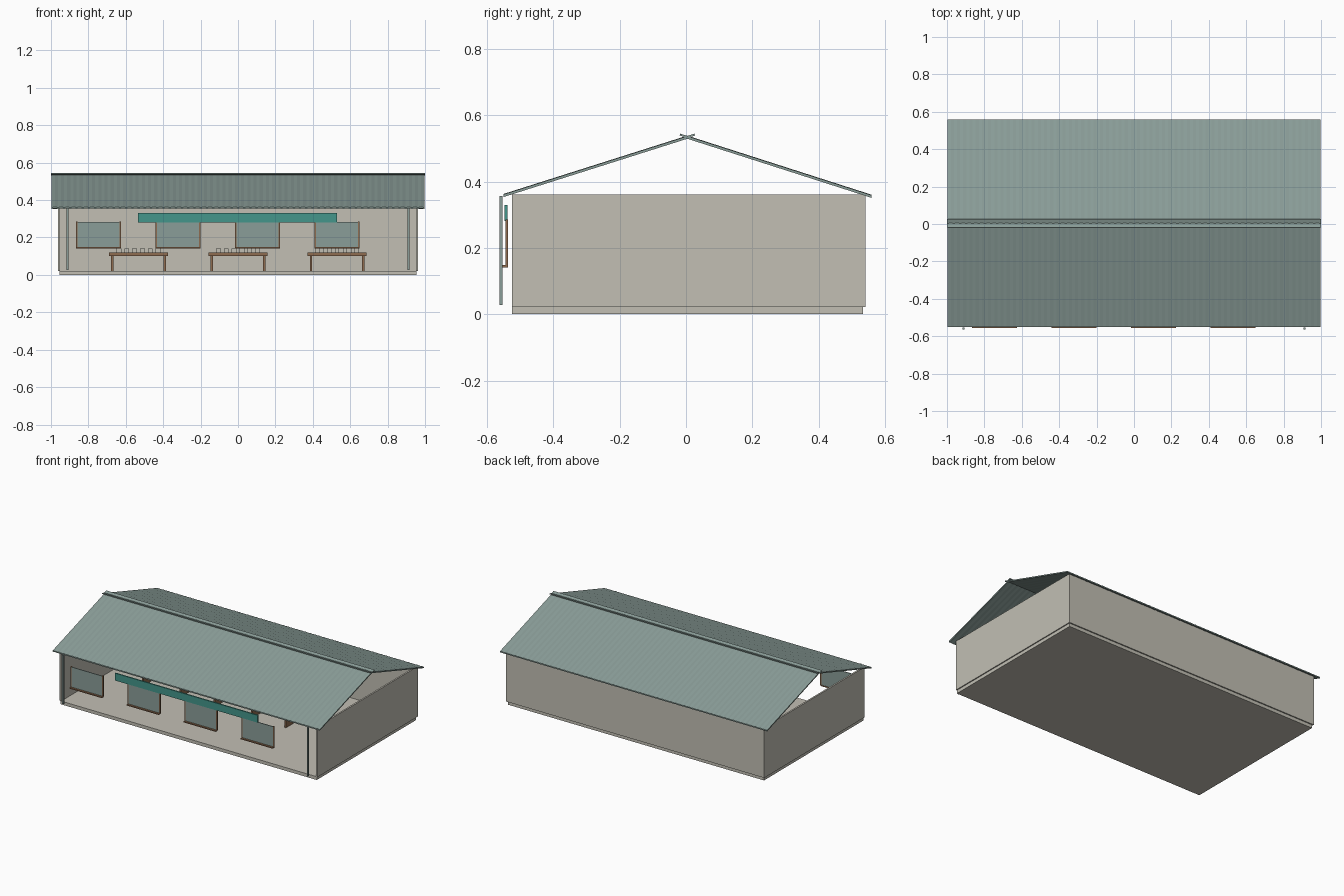
import bpy, bmesh, math
from mathutils import Matrix

if "Cube" in bpy.data.objects:
    bpy.data.objects.remove(bpy.data.objects["Cube"])


def srgb(r, g, b):
    return tuple((c / 255 / 12.92 if c < 11 else ((c / 255 + 0.055) / 1.055) ** 2.4)
                 for c in (r, g, b)) + (1.0,)


def material(name, rgb):
    m = bpy.data.materials.new(name)
    m.diffuse_color = srgb(*rgb)
    m.use_nodes = True
    m.node_tree.nodes["Principled BSDF"].inputs["Base Color"].default_value = m.diffuse_color
    return m


PLASTER = material("warm_grey_plaster", (194, 191, 180))
SHEET = material("grey_green_sheet", (138, 157, 152))
TEAL = material("teal_paint", (68, 150, 139))
WOOD = material("brown_wood", (142, 108, 80))


def finish(bm, name, mat):
    bmesh.ops.recalc_face_normals(bm, faces=bm.faces)
    me = bpy.data.meshes.new(name)
    bm.to_mesh(me)
    bm.free()
    me.materials.append(mat)
    ob = bpy.data.objects.new(name, me)
    bpy.context.collection.objects.link(ob)
    return ob


def box(name, mat, x, y, z):
    """Box from (min, max) pairs on each axis."""
    bm = bmesh.new()
    bmesh.ops.create_cube(bm, size=1)
    for v in bm.verts:
        v.co = [lo + (c + 0.5) * (hi - lo) for c, (lo, hi) in zip(v.co, (x, y, z))]
    return finish(bm, name, mat)


# Floor slab and three walls; the front and the gables stay open
box("floor_slab", PLASTER, (-0.955, 0.955), (-0.525, 0.533), (0, 0.022))
box("back_wall", PLASTER, (-0.962, 0.962), (0.53, 0.541), (0.022, 0.361))
for s, side in ((-1, "left"), (1, "right")):
    box(side + "_wall", PLASTER, sorted((s * 0.951, s * 0.962)), (-0.525, 0.53), (0.022, 0.361))
    box(side + "_front_post", SHEET, (s * 0.912 - 0.005, s * 0.912 + 0.005),
        (-0.563, -0.553), (0.027, 0.357))

# Corrugated roof: a zigzag section swept from ridge to eave
RIDGE_Y, RIDGE_Z, WAVES = 0.004, 0.537, 60


def roof_slope(name, eave_y, eave_z):
    bm = bmesh.new()
    rows = []
    for i in range(2 * WAVES + 1):
        x = -0.996 + 1.992 * i / (2 * WAVES)
        dz = 0.0015 * (i % 2)
        rows.append([bm.verts.new((x, y, z + dz + t)) for y, z, t in (
            (RIDGE_Y, RIDGE_Z, 0), (eave_y, eave_z, 0),
            (eave_y, eave_z, -0.008), (RIDGE_Y, RIDGE_Z, -0.008))])
    for a, b in zip(rows, rows[1:]):
        for k in range(4):
            bm.faces.new((a[k], a[(k + 1) % 4], b[(k + 1) % 4], b[k]))
    bm.faces.new(rows[0])
    bm.faces.new(rows[-1])
    return finish(bm, name, SHEET)


roof_slope("front_roof", -0.551, 0.361)
roof_slope("back_roof", 0.559, 0.359)

# Ridge trim: two strips tilted up and outwards
for s, side in ((-1, "front"), (1, "back")):
    ob = box(side + "_ridge_strip", SHEET, (-1, 1), (-0.012, 0.012), (-0.003, 0.003))
    ob.data.transform(Matrix.Translation((0, RIDGE_Y + s * 0.011, 0.538))
                      @ Matrix.Rotation(s * math.atan(0.32), 4, 'X'))

# Sign board under the front eave
box("sign_board", TEAL, (-0.535, 0.53), (-0.547, -0.538), (0.281, 0.33))

# Hanging window panels with side posts and a deeper sill
for i in range(4):
    cx = -0.746 + i * 0.425
    n = str(i + 1)
    box("window_pane_" + n, SHEET, (cx - 0.115, cx + 0.115), (-0.544, -0.539), (0.146, 0.283))
    box("window_sill_" + n, WOOD, (cx - 0.12, cx + 0.12), (-0.557, -0.536), (0.141, 0.148))
    for s, side in ((-1, "left"), (1, "right")):
        px = cx + s * 0.117
        box("window_%s_post_%s" % (side, n), WOOD, (px - 0.004, px + 0.004),
            (-0.545, -0.537), (0.145, 0.285))

# Three tables with panel legs and a row of small boxes
for i, cx in enumerate((-0.532, 0, 0.53)):
    n = str(i + 1)
    box("table_top_" + n, WOOD, (cx - 0.158, cx + 0.158), (-0.065, 0.065), (0.102, 0.119))
    for s, side in ((-1, "left"), (1, "right")):
        px = cx + s * 0.14
        box("table_%s_leg_%s" % (side, n), WOOD, (px - 0.006, px + 0.006),
            (-0.055, 0.055), (0.022, 0.102))
    for k in range(6):
        bx = cx + (k - 2.5) * 0.042
        box("small_box_%s_%d" % (n, k + 1), PLASTER, (bx - 0.013, bx + 0.013),
            (-0.03, 0.03), (0.119, 0.141))
